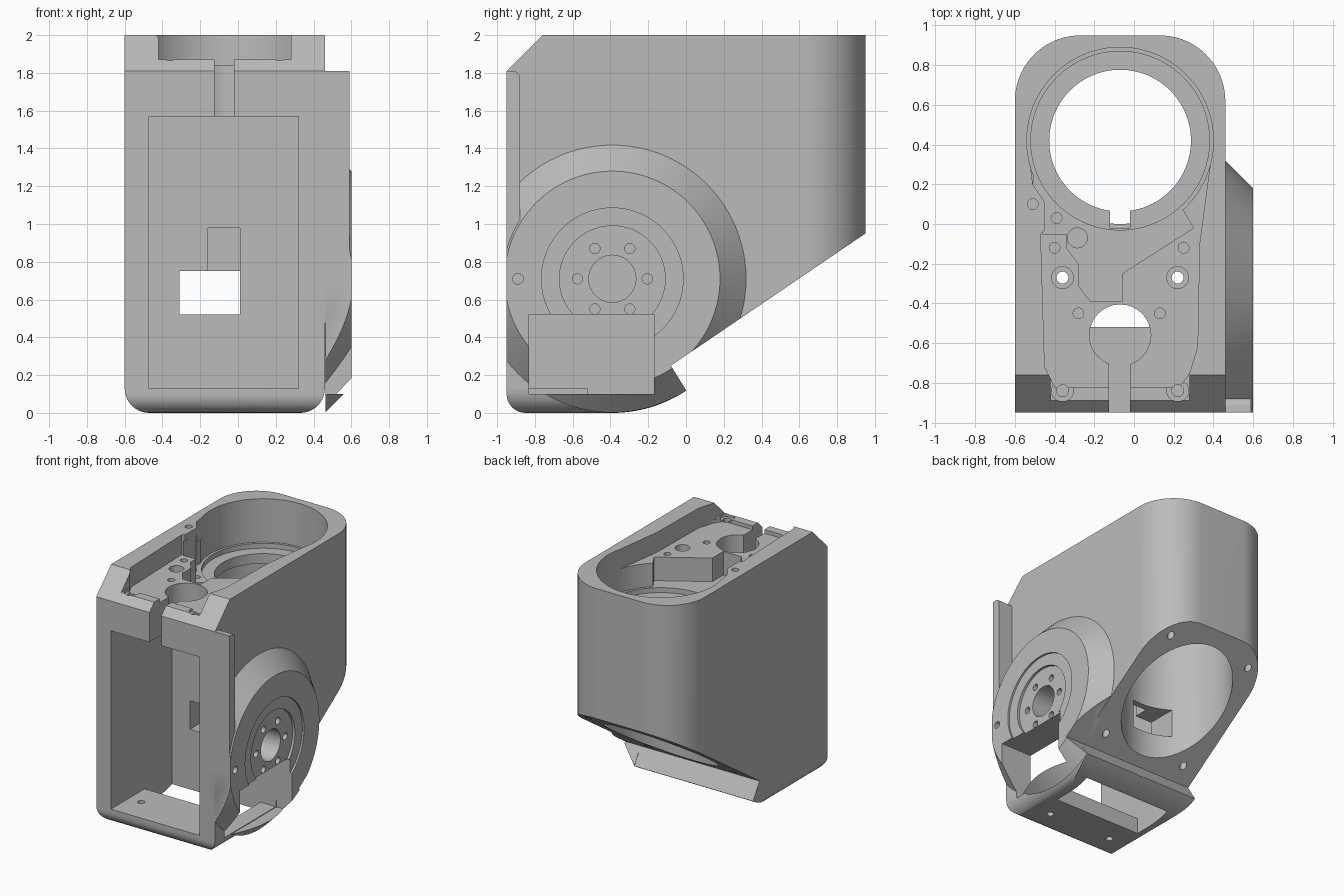
import bpy, bmesh, math

cube = bpy.data.objects.get("Cube")
if cube:
    bpy.data.objects.remove(cube, do_unlink=True)

grey = bpy.data.materials.new("plain grey")
grey.use_nodes = True
grey.diffuse_color = (0.5, 0.5, 0.5, 1)
grey.node_tree.nodes["Principled BSDF"].inputs["Base Color"].default_value = (0.5, 0.5, 0.5, 1)


def prism(name, pts, axis, lo, hi):
    """Extrude a flat outline along one axis."""
    place = {"x": lambda a, b, h: (h, a, b),
             "y": lambda a, b, h: (a, h, b),
             "z": lambda a, b, h: (a, b, h)}[axis]
    bm = bmesh.new()
    low = [bm.verts.new(place(a, b, lo)) for a, b in pts]
    high = [bm.verts.new(place(a, b, hi)) for a, b in pts]
    bm.faces.new(low)
    bm.faces.new(high)
    n = len(pts)
    for i in range(n):
        j = (i + 1) % n
        bm.faces.new((low[i], low[j], high[j], high[i]))
    bmesh.ops.recalc_face_normals(bm, faces=bm.faces)
    mesh = bpy.data.meshes.new(name)
    bm.to_mesh(mesh)
    bm.free()
    mesh.materials.append(grey)
    ob = bpy.data.objects.new(name, mesh)
    bpy.context.collection.objects.link(ob)
    return ob


def arc(cx, cy, r, a0, a1, n=10):
    steps = [math.radians(a0 + (a1 - a0) * i / n) for i in range(n + 1)]
    return [(cx + r * math.cos(t), cy + r * math.sin(t)) for t in steps]


def rod(cx, cy, r, axis, lo, hi):
    n = 96 if r > 0.2 else 32
    return prism("rod", arc(cx, cy, r, 0, 360, n)[:-1], axis, lo, hi)


def box(x0, x1, y0, y1, z0, z1):
    return prism("box", [(x0, y0), (x1, y0), (x1, y1), (x0, y1)], "z", z0, z1)


def combine(target, other, operation):
    mod = target.modifiers.new("combine", "BOOLEAN")
    mod.operation = operation
    mod.solver = "EXACT"
    mod.object = other
    bpy.context.view_layer.objects.active = target
    bpy.ops.object.modifier_apply(modifier=mod.name)
    bpy.data.objects.remove(other, do_unlink=True)


def cut(other):
    combine(body, other, "DIFFERENCE")


# Side outline shared by the housing and the hub
AY, AZ = -0.39, 0.71
outline = ([(-0.95, 1.81), (-0.76, 2), (0.95, 2), (0.95, 0.95), (-0.08, 0.25)]
           + arc(AY, AZ, 0.71, -56.5, -90, 14) + arc(-0.85, 0.1, 0.1, -90, -180, 8))

# Housing with rounded back corners and rounded lower edges
body = prism("housing", outline, "x", -0.6, 0.46)
plan = [(-0.6, -1), (0.46, -1)] + arc(0.13, 0.62, 0.33, 0, 90, 20) + arc(-0.27, 0.62, 0.33, 90, 180, 20)
combine(body, prism("plan", plan, "z", -0.1, 2.1), "INTERSECT")
section = [(0.46, 2.1), (-0.6, 2.1)] + arc(-0.47, 0.13, 0.13, 180, 270) + arc(0.33, 0.13, 0.13, 270, 360)
combine(body, prism("section", section, "y", -1.1, 1.1), "INTERSECT")

# Conical hub on the side, trimmed by the same outline
hub = rod(AY, AZ, 0.708, "x", 0.42, 0.6)
for v in hub.data.vertices:
    if v.co.x > 0.5:
        v.co.y = AY + (v.co.y - AY) * 0.57 / 0.708
        v.co.z = AZ + (v.co.z - AZ) * 0.57 / 0.708
    else:
        v.co.x = 0.462
combine(hub, rod(AY, AZ, 0.6, "x", 0.4, 0.5), "UNION")
combine(hub, prism("trim", outline, "x", 0.3, 0.7), "INTERSECT")
combine(body, hub, "UNION")

# Front side strip
strip = [(-0.95, 0.71), (-0.88, 0.71)] + arc(-0.915, 1.775, 0.035, 0, 90, 5) + [(-0.95, 1.81)]
combine(body, prism("strip", strip, "x", 0.4, 0.59), "UNION")

# Motor bay, floor opening, side opening and rear window
cut(box(-0.47, 0.32, -1.1, -0.17, 0.13, 1.57))
cut(box(-0.47, 0.32, -0.52, -0.17, -0.1, 0.2))
cut(box(0.3, 0.7, -0.83, -0.17, 0.1, 0.52))
cut(box(-0.31, 0.01, -0.3, 0.2, 0.52, 0.75))
cut(box(-0.16, 0.01, -0.3, -0.05, 0.7, 0.98))

# Vertical bore with a retaining lip
BX, BY = -0.07, 0.42
for r, lo, hi in ((0.42, -0.1, 1.53), (0.357, 1.4, 2.1), (0.45, 1.61, 2.1), (0.47, 1.65, 2.2)):
    cut(rod(BX, BY, r, "z", lo, hi))
cut(box(-0.12, -0.02, -0.02, 0.15, 1.4, 1.8))

# Top pocket, its lower wedge and the front notch
pocket = [(0.4, 0.42), (0.33, -0.1), (0.32, -0.62), (0.28, -0.75), (0.23, -0.82),
          (-0.4, -0.82), (-0.45, -0.72), (-0.47, -0.05), (-0.45, -0.03),
          (-0.45, 0.11), (-0.51, 0.2), (-0.535, 0.4)]
cut(prism("pocket", pocket, "z", 1.84, 2.3))
wedge = [(0.34, 0.3), (0.24, 0.08), (0.3, -0.02), (-0.06, -0.25), (-0.06, -0.39),
         (-0.22, -0.39), (-0.28, -0.31), (-0.28, -0.2), (-0.34, -0.12),
         (-0.34, -0.05), (-0.46, -0.05), (-0.45, 0.11), (-0.51, 0.2), (-0.48, 0.35)]
cut(prism("wedge", wedge, "z", 1.65, 1.95))
cut(box(-0.42, 0.28, -1.1, -0.75, 1.87, 2.25))

# Keyhole and cable slot
cut(rod(BX, -0.56, 0.155, "z", 1.5, 2.1))
cut(box(-0.125, -0.02, -1.2, -0.55, 1.5, 2.15))

# Screw holes in the plate, rim and floor
for x in (-0.36, 0.22):
    cut(rod(x, -0.27, 0.03, "z", 1.5, 2.1))
    cut(rod(x, -0.27, 0.055, "z", 1.78, 2.1))
    cut(rod(x, -0.84, 0.055, "z", 1.85, 2.1))
    cut(rod(x, -0.84, 0.03, "z", 1.7, 2.1))
    cut(rod(x, -0.72, 0.027, "z", -0.1, 0.3))
for x, y in ((-0.4, -0.12), (0.25, -0.12), (-0.28, -0.45), (0.13, -0.45), (-0.51, 0.1)):
    cut(rod(x, y, 0.027, "z", 1.72, 2.1))
cut(rod(-0.39, 0.03, 0.027, "z", 1.58, 1.8))
cut(rod(-0.285, -0.07, 0.05, "z", 1.58, 1.8))

# Mounting holes in the sloped underside
for x in (BX - 0.38, BX + 0.38):
    for y in (BY - 0.38, BY + 0.38):
        cut(rod(x, y, 0.027, "z", 0, 0.45 + 0.68 * y))

# Hub recesses, shaft hole and bolt circle
cut(rod(AY, AZ, 0.375, "x", 0.585, 0.7))
cut(rod(AY, AZ, 0.28, "x", 0.565, 0.75))
cut(rod(AY, AZ, 0.125, "x", 0.2, 0.7))
for k in range(6):
    t = math.radians(60 * k)
    cut(rod(AY + 0.185 * math.cos(t), AZ + 0.185 * math.sin(t), 0.027, "x", 0.25, 0.7))
cut(rod(-0.89, AZ, 0.028, "x", 0.45, 0.7))

# Finish
for p in body.data.polygons:
    p.material_index = 0
bpy.ops.object.select_all(action="DESELECT")
body.select_set(True)
bpy.context.view_layer.objects.active = body
bpy.ops.object.shade_smooth_by_angle(angle=math.radians(25))
